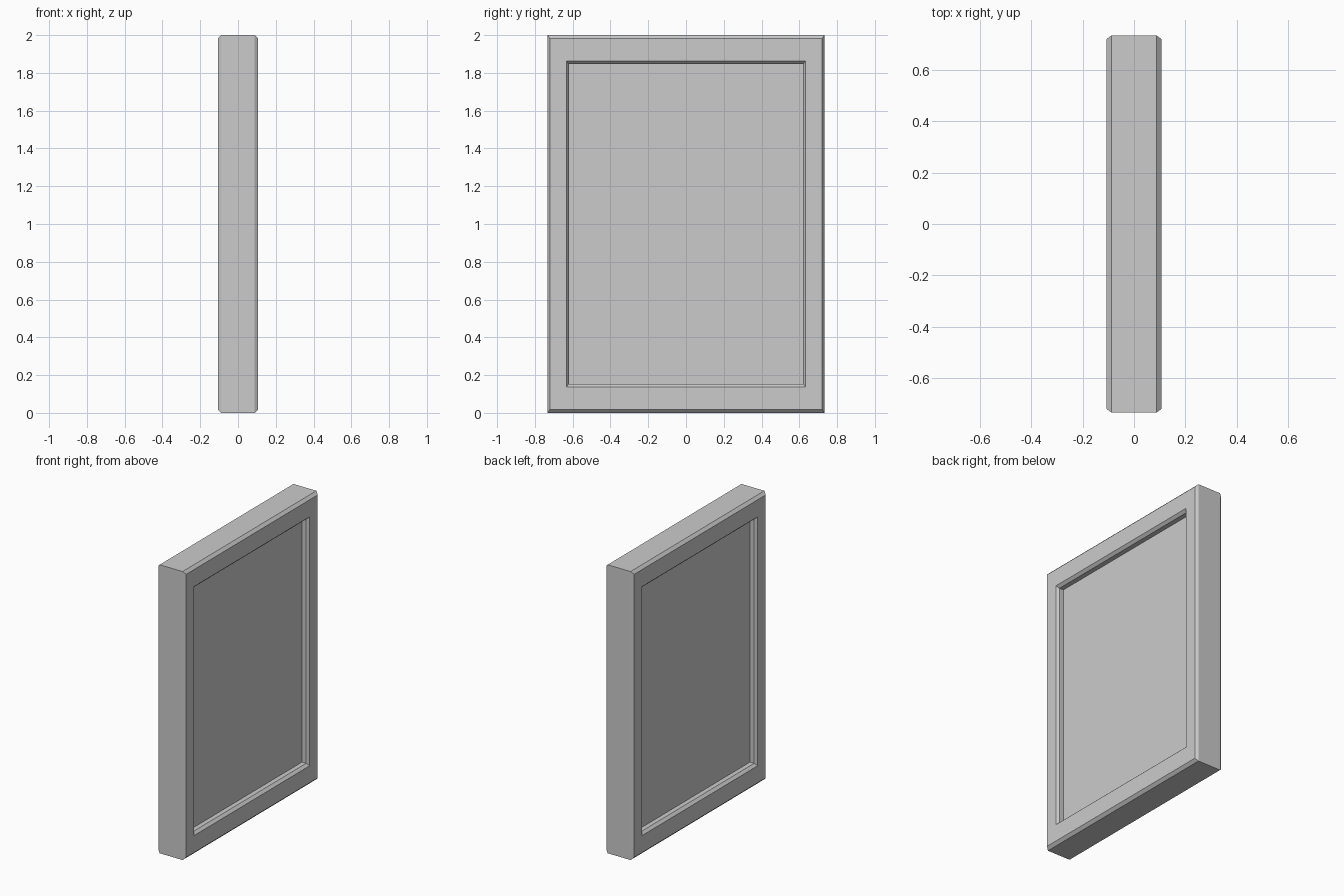
import bpy, bmesh

if "Cube" in bpy.data.objects:
    bpy.data.objects.remove(bpy.data.objects["Cube"])

HY, MID = 0.733, 1.0

# Cross-section rings for one side: (x, half width, half height)
side = [
    (0.088, HY, 1.0),             # outer rim
    (0.107, HY - 0.013, 0.981),   # outer chamfer
    (0.107, 0.633, 0.863),        # flat frame to opening edge
    (0.089, 0.620, 0.846),        # inner chamfer
    (0.057, 0.620, 0.846),        # straight recess wall
]
# Run from the floor of one recess, over the rim, to the floor of the other
profile = list(reversed(side)) + [(-x, w, h) for x, w, h in side]

bm = bmesh.new()
rings = [[bm.verts.new((x, sy * w, MID + sz * h))
          for sy, sz in ((-1, -1), (1, -1), (1, 1), (-1, 1))]
         for x, w, h in profile]
for a, b in zip(rings, rings[1:]):
    for i in range(4):
        j = (i + 1) % 4
        bm.faces.new((a[i], a[j], b[j], b[i]))

# Recessed panels
bm.faces.new(rings[0])
bm.faces.new(rings[-1])
bmesh.ops.recalc_face_normals(bm, faces=bm.faces)

mesh = bpy.data.meshes.new("framed_panel")
bm.to_mesh(mesh)
bm.free()
obj = bpy.data.objects.new("framed_panel", mesh)
bpy.context.collection.objects.link(obj)
